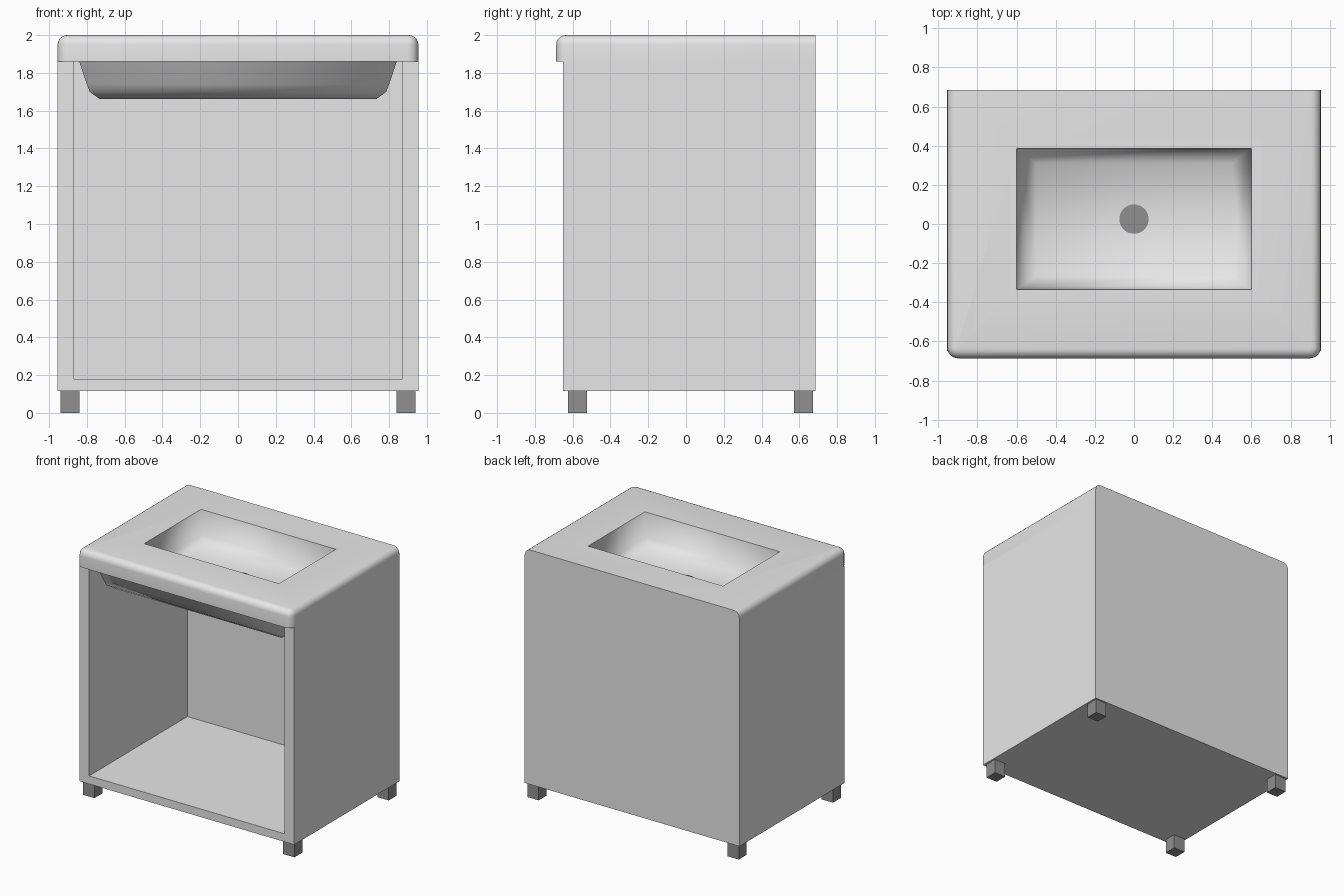
import bpy, bmesh, math

if "Cube" in bpy.data.objects:
    bpy.data.objects.remove(bpy.data.objects["Cube"])

W, FRONT, BACK = 0.955, -0.65, 0.685      # half width, cabinet front and back
LEG_H, SLAB_Z, TOP_Z = 0.115, 1.86, 2.0


def material(name, v):
    m = bpy.data.materials.new(name)
    m.diffuse_color = (v, v, v, 1)
    m.use_nodes = True
    m.node_tree.nodes["Principled BSDF"].inputs["Base Color"].default_value = m.diffuse_color
    return m


PALE = material("pale_grey", 0.8)
DARK = material("dark_grey", 0.28)


def finish(bm, name, mat):
    bmesh.ops.recalc_face_normals(bm, faces=bm.faces[:])
    me = bpy.data.meshes.new(name)
    bm.to_mesh(me)
    bm.free()
    me.materials.append(mat)
    ob = bpy.data.objects.new(name, me)
    bpy.context.collection.objects.link(ob)
    return ob


# Cabinet: one shell open at the front and top
bm = bmesh.new()


def corners(w, back, floor):
    """Verts keyed by (x side, y side, z side)."""
    return {(x, y, z): bm.verts.new((x * w, back if y else FRONT, SLAB_Z if z else floor))
            for x in (-1, 1) for y in (0, 1) for z in (0, 1)}


out, inn = corners(W, BACK, LEG_H), corners(W - 0.085, 0.6, 0.18)
for c in (out, inn):
    for x in (-1, 1):
        bm.faces.new([c[x, 0, 0], c[x, 1, 0], c[x, 1, 1], c[x, 0, 1]])
    bm.faces.new([c[-1, 1, 0], c[1, 1, 0], c[1, 1, 1], c[-1, 1, 1]])
    bm.faces.new([c[-1, 0, 0], c[1, 0, 0], c[1, 1, 0], c[-1, 1, 0]])
rim = [(-1, 0, 1), (-1, 0, 0), (1, 0, 0), (1, 0, 1), (1, 1, 1), (-1, 1, 1)]
for a, b in zip(rim, rim[1:] + rim[:1]):
    bm.faces.new([out[a], out[b], inn[b], inn[a]])
finish(bm, "cabinet", PALE)

# Feet
for side, x in (("left", -0.89), ("right", 0.89)):
    for end, y in (("front", -0.575), ("back", 0.622)):
        bm = bmesh.new()
        bmesh.ops.create_cube(bm, size=1)
        for v in bm.verts:
            v.co = (x + v.co.x * 0.1, y + v.co.y * 0.1, (v.co.z + 0.5) * LEG_H)
        finish(bm, f"{end}_{side}_foot", DARK)

# Sink: slab with rounded front and side rim, flat back
bm = bmesh.new()
R, ARC, SINK_FRONT = 0.05, 4, -0.687


def slab_loop(inset, z):
    r = R + 0.006
    pts = [(-W + inset, BACK)]
    for cx, start in ((-W + r, math.pi), (W - r, 1.5 * math.pi)):
        for k in range(ARC + 1):
            a = start + k / ARC * math.pi / 2
            pts.append((cx + (r - inset) * math.cos(a), SINK_FRONT + r + (r - inset) * math.sin(a)))
    pts.append((W - inset, BACK))
    return [bm.verts.new((x, y, z)) for x, y in pts]


def rect(w, y0, y1, z):
    return [bm.verts.new(p) for p in ((-w, y1, z), (-w, y0, z), (w, y0, z), (w, y1, z))]


def bridge(a, b, closed=True):
    n = len(a)
    for i in range(n if closed else n - 1):
        j = (i + 1) % n
        bm.faces.new([a[i], a[j], b[j], b[i]])


def flat_ring(loop, r):
    """Flat surface between the slab outline and a rectangle."""
    n = len(loop)
    m1, m2 = 1 + ARC // 2, n - 2 - ARC // 2
    bm.faces.new(loop[:m1 + 1] + [r[1], r[0]])
    bm.faces.new(loop[m1:m2 + 1] + [r[2], r[1]])
    bm.faces.new(loop[m2:] + [r[3], r[2]])
    bm.faces.new([loop[-1], loop[0], r[0], r[3]])


loops = [slab_loop(0, SLAB_Z)]
for k in range(6):
    a = k / 5 * math.pi / 2
    loops.append(slab_loop(R * (1 - math.cos(a)), TOP_Z - R + R * math.sin(a)))
for a, b in zip(loops, loops[1:]):
    bridge(a, b, False)
bm.faces.new([l[0] for l in loops] + [l[-1] for l in reversed(loops)])

# Basin inside, then bowl underside
basin = [rect(0.6, -0.335, 0.387, TOP_Z), rect(0.57, -0.315, 0.365, 1.81),
         rect(0.5, -0.265, 0.31, 1.75)]
bowl = [rect(0.84, -0.6, 0.59, SLAB_Z), rect(0.8, -0.565, 0.56, 1.74),
        rect(0.785, -0.55, 0.545, 1.7), rect(0.735, -0.5, 0.5, 1.663)]
for outline, rects in ((loops[-1], basin), (loops[0], bowl)):
    flat_ring(outline, rects[0])
    for a, b in zip(rects, rects[1:]):
        bridge(a, b)
    bm.faces.new(rects[-1])
bmesh.ops.recalc_face_normals(bm, faces=bm.faces[:])
for f in bm.faces:
    f.smooth = True
for e in bm.edges:
    a, b = (v.co for v in e.verts)
    bowl_corner = abs(a.z - b.z) > 0.01 and max(abs(a.y), abs(b.y)) < 0.61
    e.smooth = bowl_corner or e.calc_face_angle(0) < math.radians(60)
finish(bm, "sink", PALE)

# Drain
bm = bmesh.new()
bmesh.ops.create_cone(bm, cap_ends=True, segments=32, radius1=0.075, radius2=0.075, depth=0.008)
bmesh.ops.translate(bm, verts=bm.verts[:], vec=(0, 0.025, 1.753))
finish(bm, "drain", DARK)
